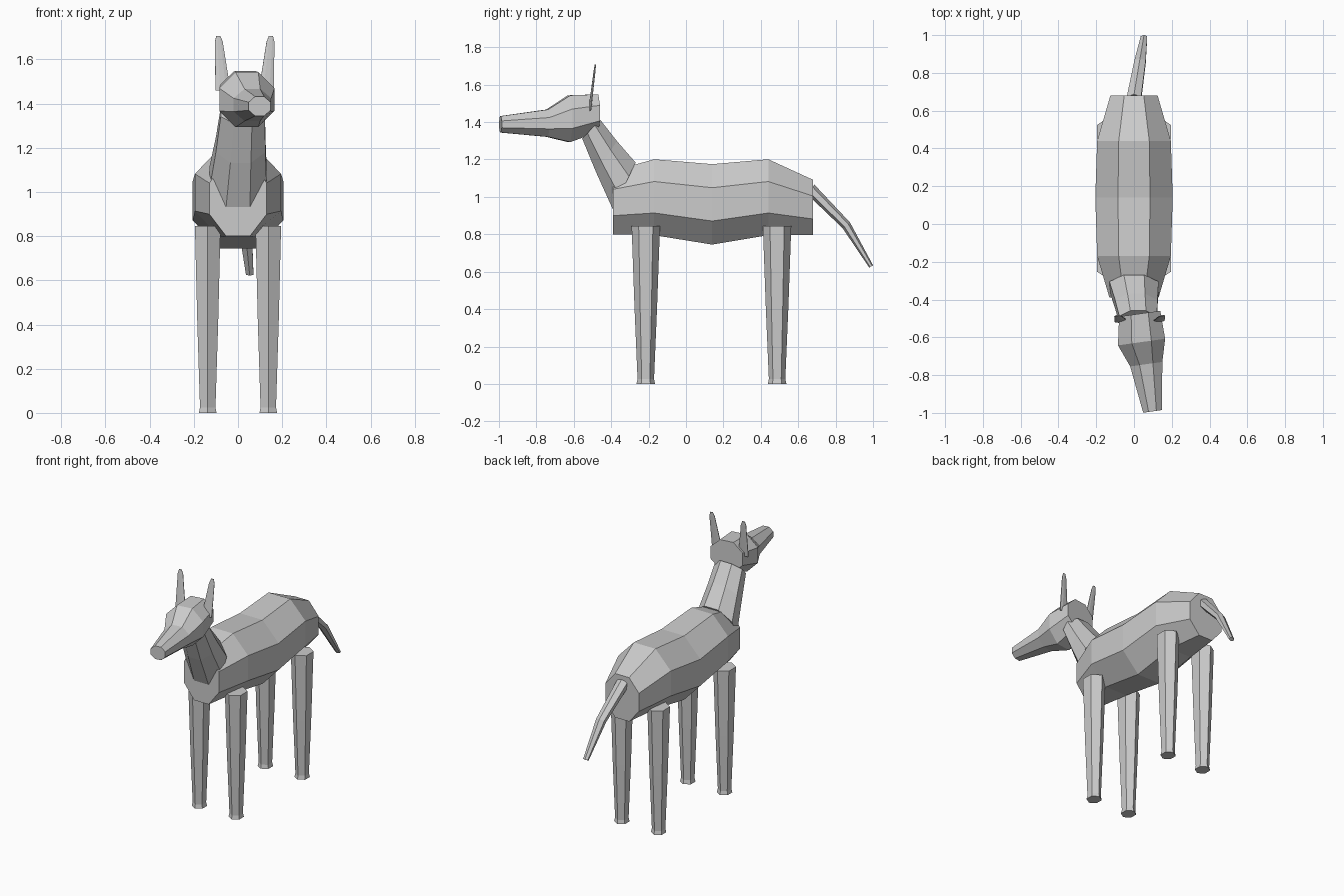
import bpy
import bmesh
from math import cos, sin, pi, radians
from mathutils import Matrix, Vector

cube = bpy.data.objects.get("Cube")
if cube:
    bpy.data.objects.remove(cube, do_unlink=True)

grey = bpy.data.materials.new("plain grey")
grey.use_nodes = True
colour = (0.6, 0.6, 0.6, 1.0)
grey.diffuse_color = colour
grey.node_tree.nodes["Principled BSDF"].inputs["Base Color"].default_value = colour


def loft(name, rings, sides=8, yaw=0.0):
    """Skin a chain of polygon rings: (centre, half width, half height, tilt in degrees)."""
    angles = [2 * pi * (i + 0.5) / sides for i in range(sides)]
    wide = max(cos(a) for a in angles)
    tall = max(sin(a) for a in angles)
    bm = bmesh.new()
    loops = []
    for centre, half_w, half_h, tilt in rings:
        turn = Matrix.Rotation(radians(yaw), 3, 'Z') @ Matrix.Rotation(radians(tilt), 3, 'X')
        loops.append([bm.verts.new(Vector(centre) + turn @ Vector(
            (half_w * cos(a) / wide, 0, half_h * sin(a) / tall))) for a in angles])
    for low, high in zip(loops, loops[1:]):
        for i in range(sides):
            j = (i + 1) % sides
            bm.faces.new((low[i], low[j], high[j], high[i]))
    bm.faces.new(loops[0])
    bm.faces.new(loops[-1])
    bmesh.ops.recalc_face_normals(bm, faces=bm.faces)
    mesh = bpy.data.meshes.new(name)
    bm.to_mesh(mesh)
    bm.free()
    mesh.materials.append(grey)
    obj = bpy.data.objects.new(name, mesh)
    bpy.context.collection.objects.link(obj)
    return obj


# Barrel body with a dipped back
loft("body", [
    ((0, -0.39, 0.97), 0.13, 0.17, 0),
    ((0, -0.17, 0.998), 0.195, 0.203, 0),
    ((0, 0.14, 0.96), 0.205, 0.215, 0),
    ((0, 0.44, 0.998), 0.195, 0.203, 0),
    ((0, 0.68, 0.943), 0.125, 0.148, 0),
])

# Neck leaning forward
loft("neck", [
    ((0, -0.33, 1.058), 0.13, 0.139, -26),
    ((0.012, -0.425, 1.215), 0.112, 0.1, -34),
    ((0.022, -0.507, 1.362), 0.1, 0.07, -43),
])

# Head turned slightly to its left, tapering to the snout
loft("head", [
    ((0.03, -0.475, 1.448), 0.11, 0.1, 0),
    ((0.04, -0.625, 1.418), 0.126, 0.125, 0),
    ((0.065, -0.742, 1.394), 0.086, 0.073, 0),
    ((0.098, -0.992, 1.388), 0.05, 0.044, 0),
], yaw=8)

# Thin upright ears
for side, label in ((1, "left"), (-1, "right")):
    loft(label + "_ear", [
        ((0.03 + side * 0.098, -0.515, 1.46), 0.034, 0.006, 90),
        ((0.03 + side * 0.117, -0.488, 1.68), 0.018, 0.004, 90),
        ((0.03 + side * 0.119, -0.485, 1.707), 0.009, 0.003, 90),
    ], yaw=8)

# Tapered legs with small flared feet
for side, label in ((1, "left"), (-1, "right")):
    for end, y in (("front", -0.215), ("back", 0.487)):
        x = side * 0.137
        loft(end + "_" + label + "_leg", [
            ((x, y, 0), 0.04, 0.05, 90),
            ((x, y, 0.025), 0.035, 0.044, 90),
            ((x, y, 0.4), 0.047, 0.06, 90),
            ((x, y, 0.845), 0.058, 0.076, 90),
        ], sides=6)

# Drooping tail
loft("tail", [
    ((0, 0.665, 1.042), 0.038, 0.032, -42),
    ((0.032, 0.857, 0.848), 0.03, 0.025, -52),
    ((0.053, 0.99, 0.628), 0.017, 0.012, -57),
], sides=6)
